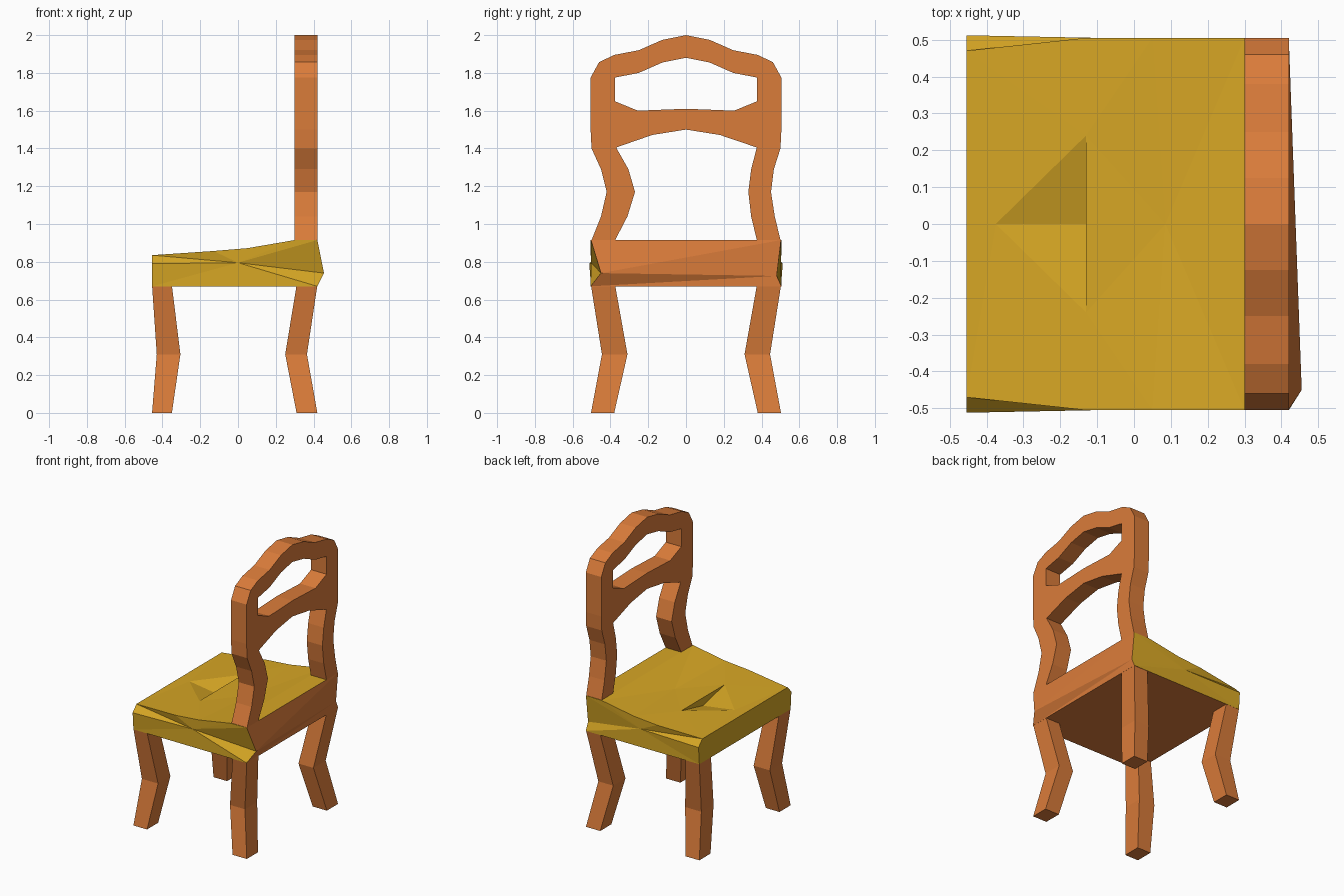
import bpy, bmesh, math

if "Cube" in bpy.data.objects:
    bpy.data.objects.remove(bpy.data.objects["Cube"])


def material(name, rgb):
    m = bpy.data.materials.new(name)
    m.diffuse_color = (*rgb, 1)
    m.use_nodes = True
    m.node_tree.nodes["Principled BSDF"].inputs["Base Color"].default_value = m.diffuse_color
    return m


WOOD = material("orange wood", (0.70, 0.20, 0.042))
YELLOW = material("yellow seat", (0.68, 0.385, 0.018))


def mesh_object(name, verts, faces, mats, indices=None):
    bm = bmesh.new()
    bv = [bm.verts.new(v) for v in verts]
    for i, f in enumerate(faces):
        face = bm.faces.new([bv[k] for k in f])
        face.material_index = indices[i] if indices else 0
    bmesh.ops.recalc_face_normals(bm, faces=bm.faces)
    me = bpy.data.meshes.new(name)
    bm.to_mesh(me)
    bm.free()
    for m in mats:
        me.materials.append(m)
    ob = bpy.data.objects.new(name, me)
    bpy.context.collection.objects.link(ob)
    return ob


# legs: square sections stacked at foot, knee and top
def leg(name, xs, side):
    ys = [(0.38, 0.503), (0.31, 0.445), (0.375, 0.503)]
    verts = []
    for (x0, x1), (y0, y1), z in zip(xs, ys, (0, 0.31, 0.675)):
        verts += [(x0, side * y0, z), (x1, side * y0, z),
                  (x1, side * y1, z), (x0, side * y1, z)]
    faces = [(0, 1, 2, 3), (8, 9, 10, 11)]
    for r in (0, 4):
        for k in range(4):
            n = (k + 1) % 4
            faces.append((r + k, r + n, r + n + 4, r + k + 4))
    mesh_object(name, verts, faces, [WOOD])


for side, label in ((-1, "right"), (1, "left")):
    leg("front_leg_" + label, [(-0.455, -0.35), (-0.43, -0.305), (-0.455, -0.35)], side)
    leg("back_leg_" + label, [(0.31, 0.42), (0.25, 0.365), (0.31, 0.42)], side)

# seat: named corners, suffix - and + for the two sides
pts = {}
for s, y in (("-", -1), ("+", 1)):
    pts["A" + s] = (-0.455, 0.47 * y, 0.835)    # front top
    pts["B" + s] = (-0.455, 0.512 * y, 0.79)    # front bulge
    pts["C" + s] = (-0.455, 0.503 * y, 0.67)    # front bottom
    pts["D" + s] = (0.42, 0.505 * y, 0.67)      # back bottom
    pts["F" + s] = (0.42, 0.503 * y, 0.915)     # back top
    pts["G" + s] = (0.30, 0.505 * y, 0.915)
    pts["H" + s] = (0.05, 0.505 * y, 0.872)
    pts["I" + s] = (-0.13, 0.505 * y, 0.857)
    pts["M" + s] = (0.0, 0.503 * y, 0.795)      # middle of side
    pts["P" + s] = (-0.13, 0.24 * y, 0.855)     # ends of dent
pts["E-"] = (0.455, -0.45, 0.74)
pts["E+"] = (0.42, 0.48, 0.725)
pts.update({"T": (-0.375, 0, 0.835), "Q": (-0.13, 0, 0.80),
            "R": (-0.13, 0, 0.855), "K": (0.085, 0, 0.86)})
names = list(pts)
faces, idx = [], []


def add(keys, mat=0):
    faces.append([names.index(k) for k in keys])
    idx.append(mat)


for s in "-+":
    ring = "ABCDEFGHI"
    for a, b in zip(ring, ring[1:] + "A"):       # side fan
        add(["M" + s, a + s, b + s])
    for tri in ("AIP", "APT", "IHP", "HKP", "HGK", "PRK", "PRQ", "TPQ"):
        add([k if k in "TQRK" else k + s for k in tri])
add(["A-", "T", "A+"])
add(["G-", "K", "G+"])
add(["G-", "F-", "F+", "G+"])
add(["A-", "B-", "C-", "C+", "B+", "A+"])
# wooden underside and back rail
add(["C-", "D-", "D+", "C+"], 1)
add(["E-", "F-", "F+"], 1)
add(["E-", "F+", "E+"], 1)
add(["D-", "E-", "E+"], 1)
add(["D-", "E+", "D+"], 1)
mesh_object("seat", list(pts.values()), faces, [YELLOW, WOOD], idx)

# backrest: flat outline in (y, z) with a window, extruded along x
post_right = [(0.5, 0.915), (0.47, 1.04), (0.45, 1.17), (0.465, 1.29), (0.5, 1.4)]
post_left = [(-0.5, 1.4), (-0.45, 1.29), (-0.42, 1.17), (-0.45, 1.04), (-0.5, 0.915)]
crown = [(0.505, 1.5), (0.505, 1.775), (0.46, 1.857), (0.38, 1.895), (0.25, 1.92), (0.125, 1.975)]
arch = [(0.25, 1.46), (0.125, 1.49)]
inner_left = [(-0.375, 0.915), (-0.31, 1.04), (-0.27, 1.17), (-0.305, 1.29), (-0.37, 1.405)]
inner_right = [(0.375, 1.405), (0.345, 1.29), (0.33, 1.17), (0.345, 1.04), (0.375, 0.915)]


def flip(points):
    return [(-y, z) for y, z in reversed(points)]


outline = (post_right + crown + [(0, 2.0)] + flip(crown) + post_left + inner_left
           + flip(arch) + [(0, 1.5)] + arch + inner_right)
half_window = [(0.255, 1.6), (0.377, 1.65), (0.377, 1.775), (0.25, 1.80), (0.125, 1.855)]
window = [(0, 1.61)] + half_window + [(0, 1.88)] + flip(half_window)

cu = bpy.data.curves.new("backrest", "CURVE")
cu.dimensions = "2D"
cu.fill_mode = "BOTH"
cu.extrude = 0.06
for loop in (outline, window):
    sp = cu.splines.new("POLY")
    sp.points.add(len(loop) - 1)
    for p, (y, z) in zip(sp.points, loop):
        p.co = (y, z, 0, 1)
    sp.use_cyclic_u = True
cu.materials.append(WOOD)
back = bpy.data.objects.new("backrest", cu)
bpy.context.collection.objects.link(back)
back.rotation_euler = (math.pi / 2, 0, math.pi / 2)
back.location = (0.36, 0, 0)
bpy.context.view_layer.objects.active = back
back.select_set(True)
bpy.ops.object.convert(target="MESH")
bpy.ops.object.shade_flat()
